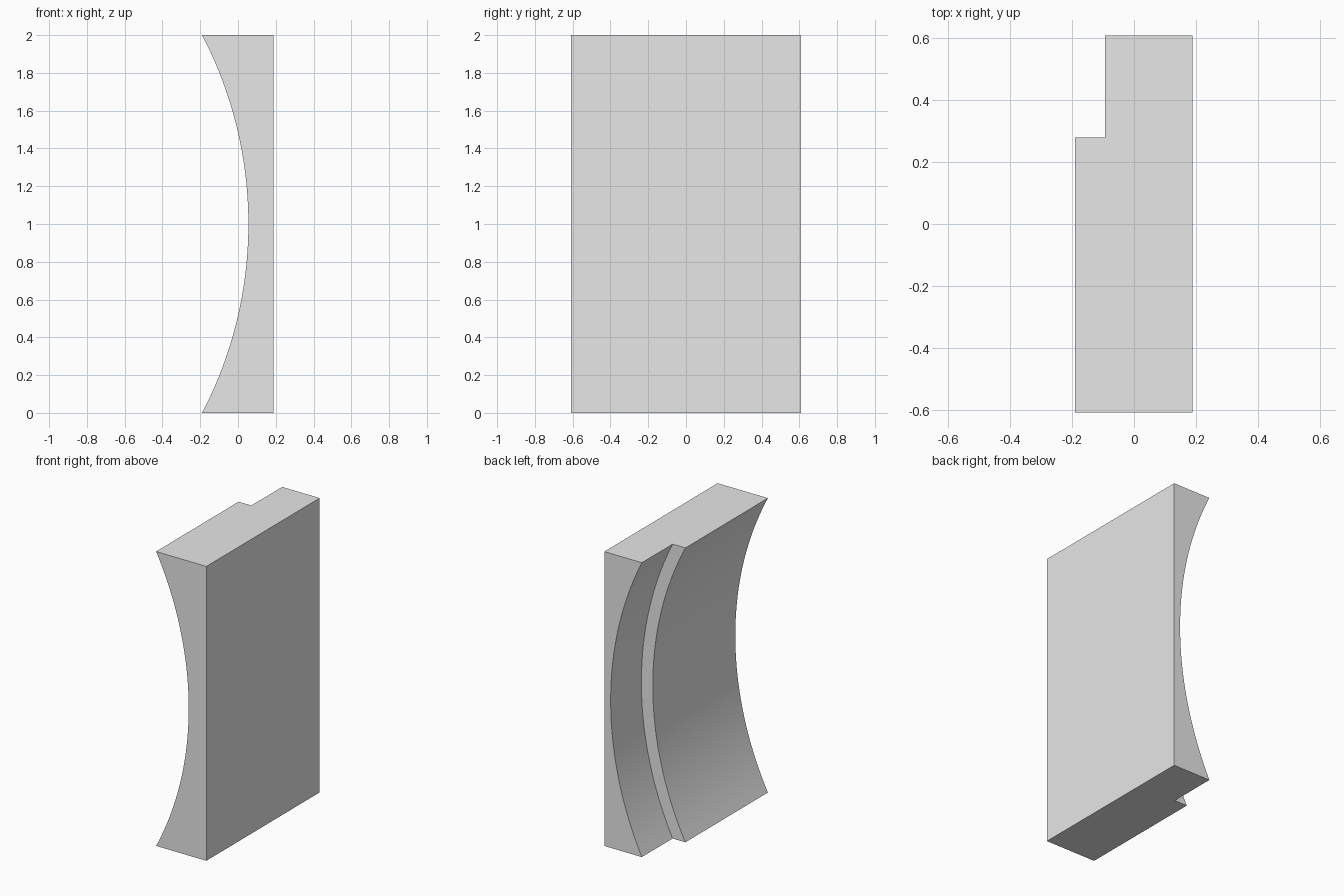
import bpy
import bmesh
import math

cube = bpy.data.objects.get("Cube")
if cube:
    bpy.data.objects.remove(cube, do_unlink=True)

# Overall dimensions
HALF_X, HALF_Y, HEIGHT = 0.188, 0.608, 2.0
STEP_Y = 0.278                      # where the shallow rebate begins
AXIS_X = -2.108                     # shared axis of both hollow curves
R_MAIN = math.hypot(-HALF_X - AXIS_X - 0.002, 1.0)
R_REBATE = math.hypot(-0.094 - AXIS_X, 1.0)
STEPS = 48


def hollow_x(radius, z):
    return AXIS_X + math.sqrt(radius ** 2 - (z - HEIGHT / 2) ** 2)


# Stepped cross-section lofted upward along the two concentric arcs
bm = bmesh.new()
rings = []
half_angle = math.asin(1.0 / R_MAIN)
for i in range(STEPS + 1):
    z = HEIGHT / 2 + R_MAIN * math.sin(half_angle * (2 * i / STEPS - 1))
    main, rebate = hollow_x(R_MAIN, z), hollow_x(R_REBATE, z)
    outline = [(main, -HALF_Y), (HALF_X, -HALF_Y), (HALF_X, HALF_Y),
               (rebate, HALF_Y), (rebate, STEP_Y), (main, STEP_Y)]
    rings.append([bm.verts.new((x, y, z)) for x, y in outline])

for low, high in zip(rings, rings[1:]):
    for j in range(len(low)):
        k = (j + 1) % len(low)
        bm.faces.new((low[j], low[k], high[k], high[j]))
bm.faces.new(rings[0][::-1])
bm.faces.new(rings[-1])

# Merge the strips on the flat sides into single faces
bmesh.ops.dissolve_limit(bm, angle_limit=math.radians(0.1),
                         verts=bm.verts[:], edges=bm.edges[:])
bmesh.ops.recalc_face_normals(bm, faces=bm.faces[:])

mesh = bpy.data.meshes.new("curved_block")
bm.to_mesh(mesh)
bm.free()
block = bpy.data.objects.new("curved_block", mesh)
bpy.context.collection.objects.link(block)

# Plain grey finish
grey = bpy.data.materials.new("light_grey")
grey.use_nodes = True
color = (0.8, 0.8, 0.8, 1.0)
grey.diffuse_color = color
grey.node_tree.nodes["Principled BSDF"].inputs["Base Color"].default_value = color
mesh.materials.append(grey)

# Smooth hollow, crisp edges
bpy.ops.object.select_all(action="DESELECT")
block.select_set(True)
bpy.context.view_layer.objects.active = block
bpy.ops.object.shade_smooth_by_angle(angle=math.radians(20))
